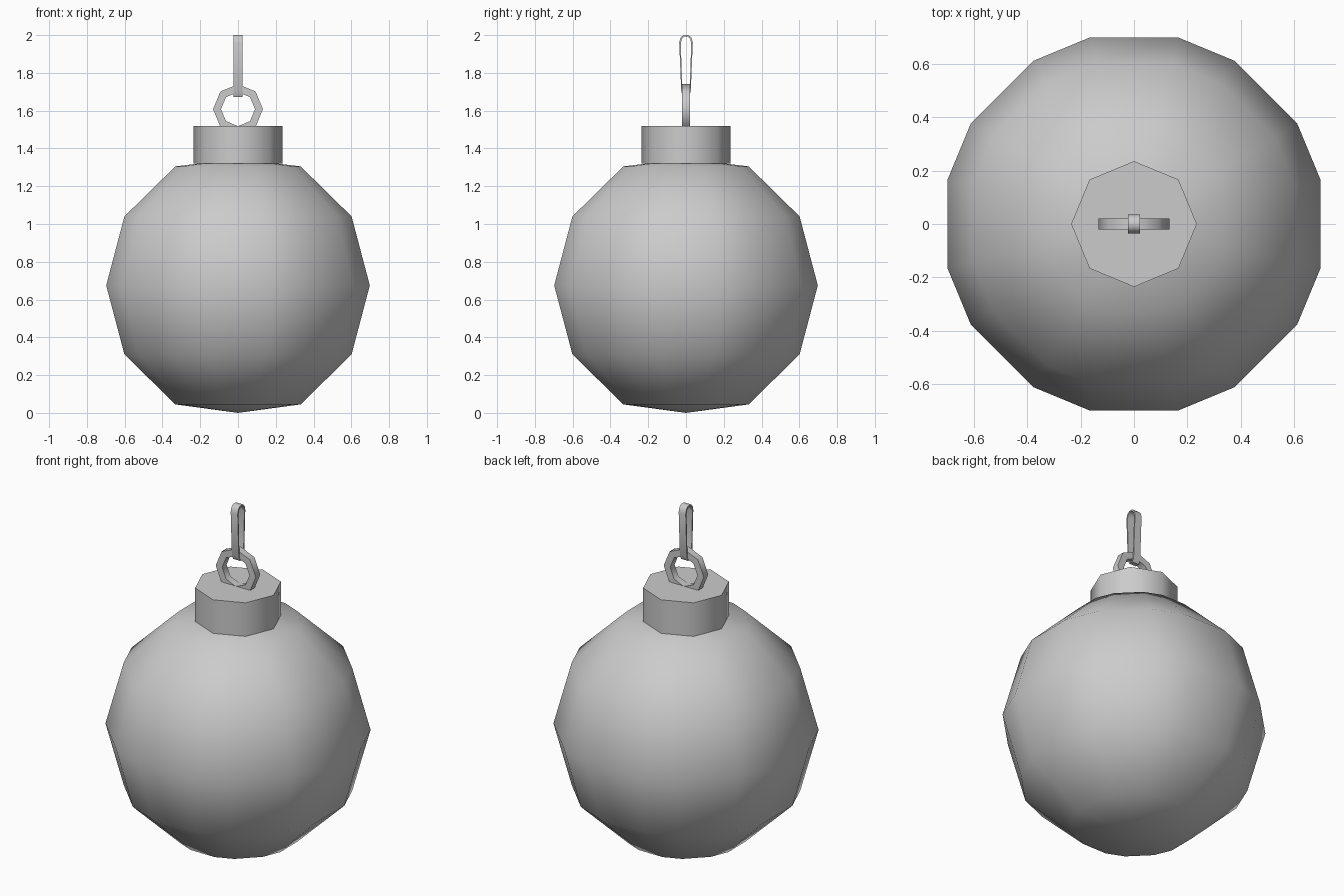
import bpy, bmesh, math
from math import sin, cos, radians

cube = bpy.data.objects.get("Cube")
if cube:
    bpy.data.objects.remove(cube, do_unlink=True)

gray = bpy.data.materials.new("plain gray")
gray.use_nodes = True
gray.diffuse_color = (0.6, 0.6, 0.6, 1)
gray.node_tree.nodes["Principled BSDF"].inputs["Base Color"].default_value = (0.6, 0.6, 0.6, 1)


def finish(name, bm, angle):
    bmesh.ops.recalc_face_normals(bm, faces=bm.faces)
    mesh = bpy.data.meshes.new(name)
    bm.to_mesh(mesh)
    bm.free()
    mesh.materials.append(gray)
    obj = bpy.data.objects.new(name, mesh)
    bpy.context.collection.objects.link(obj)
    bpy.ops.object.select_all(action='DESELECT')
    obj.select_set(True)
    bpy.context.view_layer.objects.active = obj
    bpy.ops.object.shade_smooth_by_angle(angle=radians(angle))
    return obj


def bridge(bm, loops, closed=False):
    """Join equal vertex loops with quads."""
    n = len(loops[0])
    pairs = list(zip(loops, loops[1:] + loops[:1])) if closed else list(zip(loops, loops[1:]))
    for a, b in pairs:
        for i in range(n):
            j = (i + 1) % n
            bm.faces.new((a[i], a[j], b[j], b[i]))


def lathe(name, profile, angles, angle, poles=None):
    """Stack rings of (radius, z); close with pole points or flat caps."""
    bm = bmesh.new()
    rings = [[bm.verts.new((r * cos(a), r * sin(a), z)) for a in angles] for r, z in profile]
    bridge(bm, rings)
    for k, ring in enumerate((rings[0], rings[-1])):
        if poles:
            tip = bm.verts.new((0, 0, poles[k]))
            for i in range(len(ring)):
                bm.faces.new((ring[i], ring[(i + 1) % len(ring)], tip))
        else:
            bm.faces.new(ring)
    return finish(name, bm, angle)


def band(name, outer, inner, half_width, place, angle):
    """Closed flat-sided loop with a rectangular section."""
    bm = bmesh.new()
    loops = [[bm.verts.new(place(u, w, z)) for u, z in pts]
             for pts, w in ((outer, -half_width), (outer, half_width),
                            (inner, half_width), (inner, -half_width))]
    bridge(bm, loops, closed=True)
    return finish(name, bm, angle)


# Ball: octagonal globe with chamfered vertical corners
chamfered = [radians(45 * k + d) for k in range(8) for d in (-13.3, 13.3)]
lathe("ball",
      [(0.341, 0.045), (0.618, 0.31), (0.717, 0.675), (0.618, 1.04), (0.341, 1.305)],
      chamfered, 80, poles=(0.0, 1.345))

# Cap: octagonal collar
octagon = [radians(45 * k) for k in range(8)]
lathe("cap", [(0.235, 1.32), (0.235, 1.52)], octagon, 50)

# Eyelet ring, its lower edge sunk in the cap
outer, inner = ([(r * cos(a), 1.608 + r * sin(a)) for a in octagon] for r in (0.132, 0.09))
band("eyelet_ring", outer, inner, 0.021, lambda u, w, z: (u, w, z), 50)

# Hanging link: slim loop through the eyelet, wider at the top
half = [(0.013, 1.673), (0.025, 1.70), (0.036, 1.96), (0.029, 1.986), (0.013, 2.0)]
outer = half + [(-u, z) for u, z in reversed(half)]
inner = [(u * 0.77, 1.835 + (z - 1.835) * 0.955) for u, z in outer]
band("hanging_link", outer, inner, 0.023, lambda u, w, z: (w, u, z), 50)
